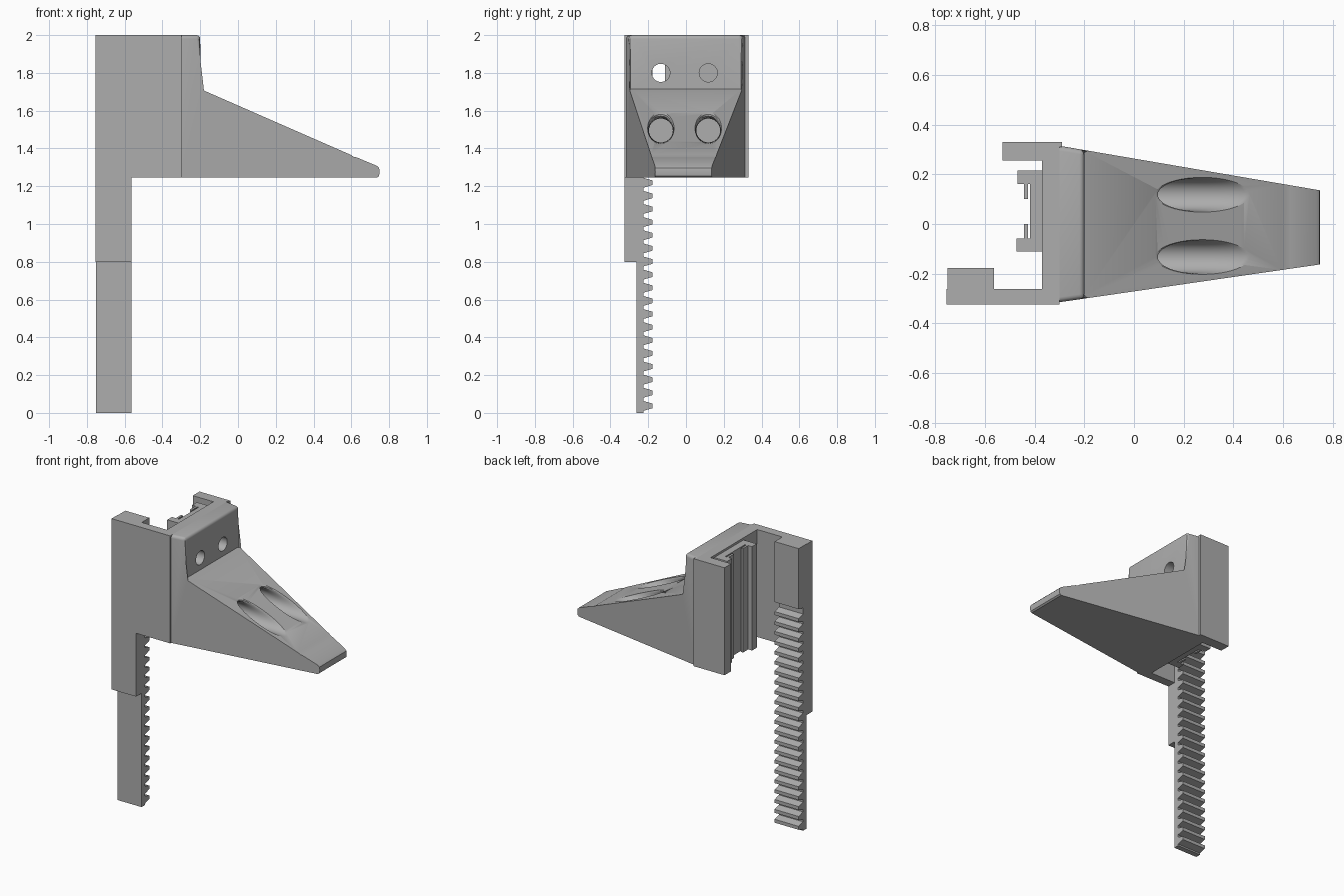
import bpy, bmesh, math
from mathutils import Vector

cube = bpy.data.objects.get("Cube")
if cube:
    bpy.data.objects.remove(cube, do_unlink=True)

grey = bpy.data.materials.new("plain_grey")
grey.use_nodes = True
COLOUR = (0.42, 0.42, 0.42, 1)
grey.diffuse_color = COLOUR
grey.node_tree.nodes["Principled BSDF"].inputs["Base Color"].default_value = COLOUR


def finish(name, bm):
    bmesh.ops.recalc_face_normals(bm, faces=bm.faces)
    mesh = bpy.data.meshes.new(name)
    bm.to_mesh(mesh)
    bm.free()
    mesh.materials.append(grey)
    ob = bpy.data.objects.new(name, mesh)
    bpy.context.collection.objects.link(ob)
    return ob


def loft(rings):
    """Closed solid through rings with equal point counts."""
    bm = bmesh.new()
    loops = [[bm.verts.new(p) for p in ring] for ring in rings]
    n = len(loops[0])
    for a, b in zip(loops, loops[1:]):
        for i in range(n):
            j = (i + 1) % n
            bm.faces.new((a[i], a[j], b[j], b[i]))
    bm.faces.new(loops[0])
    bm.faces.new(loops[-1])
    return bm


def prism(name, pts, axis, lo, hi):
    """Extrude a 2D profile along the axis it leaves out."""
    def place(p, d):
        c = list(p)
        c.insert("xyz".index(axis), d)
        return c
    return finish(name, loft([[place(p, d) for p in pts] for d in (lo, hi)]))


def activate(ob):
    bpy.ops.object.select_all(action="DESELECT")
    ob.select_set(True)
    bpy.context.view_layer.objects.active = ob


def cut(ob, cutters):
    activate(ob)
    for c in cutters:
        mod = ob.modifiers.new("cut", "BOOLEAN")
        mod.operation = "DIFFERENCE"
        mod.solver = "EXACT"
        mod.object = c
        bpy.ops.object.modifier_apply(modifier=mod.name)


BASE, TOP = 1.245, 2.0
SLOPE = 0.4375
HOLES = (-0.133, 0.118)


def slope_x(z):
    return -0.2 + (1.715 - z) / SLOPE


# Tapered wedge with the upright screw block
profile = [(-0.3, BASE), (-0.3, TOP), (-0.2, TOP), (-0.2, 1.715),
           (0.595, 1.367), (0.612, 1.356), (0.63, 1.352),
           (0.735, 1.308), (0.747, 1.296), (0.75, 1.275), (0.746, 1.253), (0.735, BASE)]
right_side = [(x, -0.315 + 0.145 * (x + 0.3), z) for x, z in profile]
left_side = [(x, 0.315 - 0.171 * (x + 0.3), z) for x, z in profile]
bm = loft([right_side, left_side])


def rounded(edge):
    a, b = (v.co for v in edge.verts)
    front = abs(a.x + 0.2) < 0.001 and abs(b.x + 0.2) < 0.001
    upper = min(a.z, b.z) > 1.7
    rear = abs(a.x + 0.3) < 0.001 and abs(b.x + 0.3) < 0.001
    crease = front and max(a.z, b.z) < 1.72
    return upper and not rear and not crease


bmesh.ops.bevel(bm, geom=[e for e in bm.edges if rounded(e)], offset=0.02,
                segments=4, profile=0.5, affect="EDGES")
wedge = finish("wedge_body", bm)

# Upright web with the short side arm
web = prism("back_web", [(-0.37, -0.265), (-0.3, -0.265), (-0.3, 0.31), (-0.29, 0.31),
                         (-0.29, 0.33), (-0.53, 0.33), (-0.53, 0.255), (-0.37, 0.255)],
            "z", BASE, TOP)

# Cutters: through holes, and flared sockets that follow the slope
SIDES = 40
angles = [2 * math.pi * i / SIDES for i in range(SIDES)]
through, sockets = [], []
for y in HOLES:
    rings = [[(x, y + 0.048 * math.cos(t), 1.8 + 0.048 * math.sin(t)) for t in angles]
             for x in (-0.5, 0)]
    through.append(finish("hole_cutter", loft(rings)))

    rings = [[(-0.2, y + 0.063 * math.cos(t), 1.495 + 0.063 * math.sin(t)) for t in angles]]
    for depth, flare in ((0.12, 0), (0.07, 0.15), (0.035, 0.4), (0.012, 0.7), (0, 1), (-0.2, 1.4)):
        ring = []
        for t in angles:
            z = 1.495 + 0.012 * flare + (0.063 + 0.02 * flare) * math.sin(t)
            ring.append((slope_x(z) - depth, y + (0.063 + 0.007 * flare) * math.cos(t), z))
        rings.append(ring)
    sockets.append(finish("socket_cutter", loft(rings)))

cut(wedge, through + sockets)
cut(web, through)
for c in through + sockets:
    bpy.data.objects.remove(c, do_unlink=True)

# Outer side plate with its drop leg
prism("side_plate", [(-0.755, 0.8), (-0.565, 0.8), (-0.565, BASE), (-0.3, BASE),
                     (-0.3, TOP), (-0.755, TOP)], "y", -0.325, -0.262)

# Toothed rack: plain block above, repeated teeth below
PITCH, ROOT, TIP = 0.0695, -0.225, -0.177
rack = [(-0.263, 0), (ROOT, 0)]
for k in range(22):
    z = 0.037 + k * PITCH
    rack += [(ROOT, z - 0.026), (TIP, z - 0.012), (TIP, z + 0.012), (ROOT, z + 0.026)]
rack += [(ROOT, 1.565), (TIP, 1.575), (TIP, TOP), (-0.263, TOP)]
prism("toothed_rack", rack, "x", -0.752, -0.565)

# Vertical channel rail with two inner lips
rail = [(-0.37, -0.11), (-0.37, 0.215), (-0.47, 0.215), (-0.47, 0.162), (-0.443, 0.162),
        (-0.443, 0.1), (-0.428, 0.1), (-0.428, 0.162), (-0.418, 0.162),
        (-0.418, -0.058), (-0.428, -0.058), (-0.428, 0), (-0.443, 0),
        (-0.443, -0.058), (-0.473, -0.058), (-0.473, -0.11)]
channel = prism("channel_rail", rail, "z", BASE + 0.01, TOP - 0.015)

# Smooth the curved faces only
for ob in (wedge, web):
    activate(ob)
    bpy.ops.object.shade_smooth_by_angle(angle=math.radians(25))
